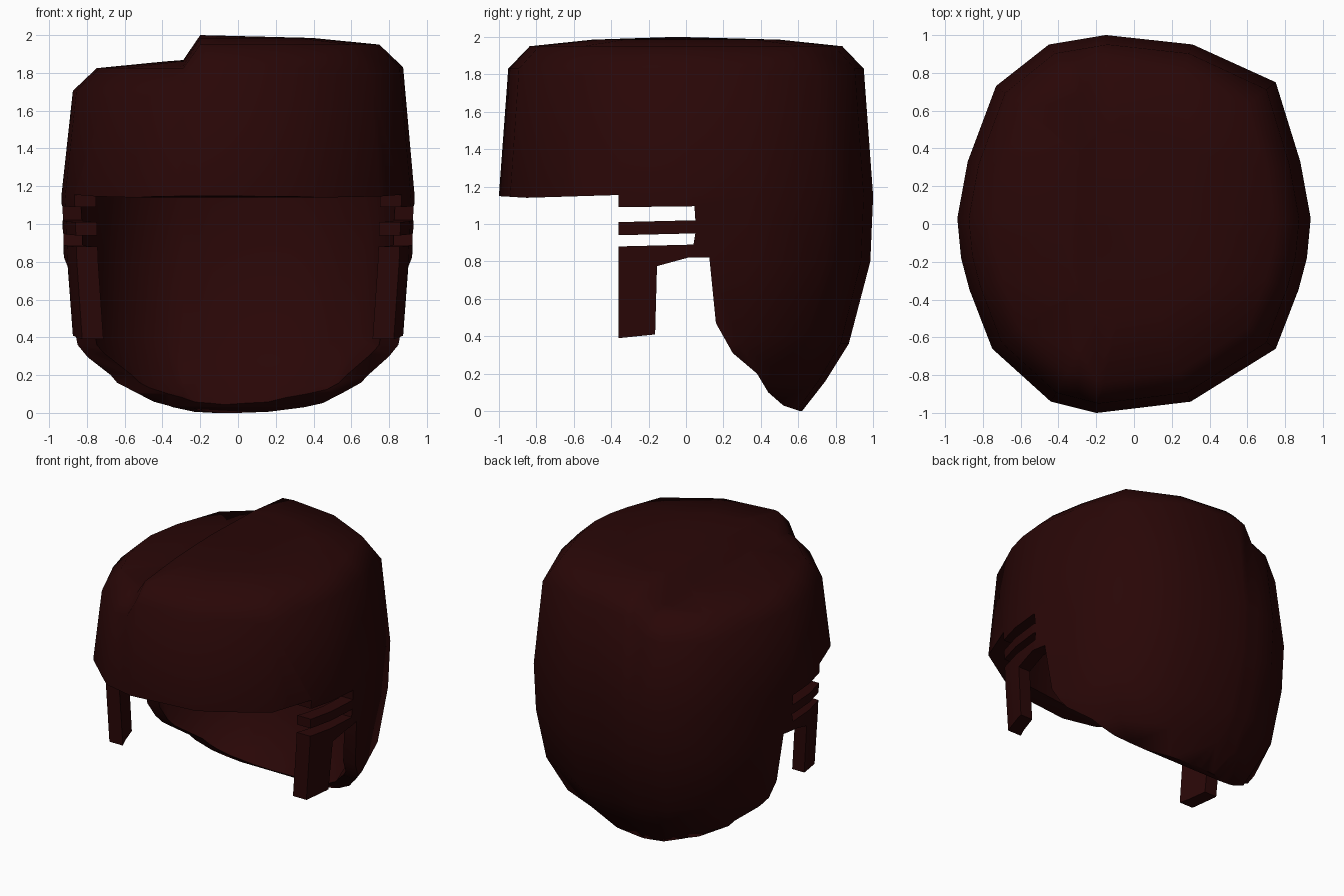
import bpy
import bmesh
import math

cube = bpy.data.objects.get("Cube")
if cube:
    bpy.data.objects.remove(cube, do_unlink=True)

# Widest outline of the shell seen from above
PLAN = [(-.15, 1), (.31, .95), (.75, .75), (.88, .33), (.935, .03), (.915, -.18),
        (.87, -.35), (.75, -.66), (.3, -.94), (-.2, -1), (-.44, -.94), (-.75, -.66),
        (-.87, -.35), (-.915, -.18), (-.935, .03), (-.88, .33), (-.73, .73), (-.45, .95)]

# Height, width scale, depth scale and corner lift of each ring
RINGS = [(-.1, .35, .54, 0), (0, .5, .62, 0), (.16, .8, .745, 0), (.36, .95, .87, .2),
         (.8, .985, .985, 0), (1.15, 1, 1, 0), (1.83, .935, .95, -.22),
         (1.95, .8, .835, 0), (1.985, .42, .5, 0)]

# Side outline: brow edge, cheek slots, sideburn and nape
SIDE = [(-1.1, 1.155), (-.85, 1.14), (-.36, 1.155), (-.36, 1.09), (.045, 1.095),
        (.05, 1.02), (-.36, 1.01), (-.36, .94), (.05, .95), (.04, .89), (-.36, .88),
        (-.36, .39), (-.165, .41), (-.155, .775), (.01, .82), (.125, .82), (.16, .47),
        (.25, .31), (.38, .2), (.44, .1), (.52, .03), (.61, 0), (1.1, 0),
        (1.1, 2.1), (-1.1, 2.1)]

WALL = (.105, .15, .14)   # thickness at the sides, back and crown
STEP = .125


def make_object(name, bm):
    bmesh.ops.recalc_face_normals(bm, faces=bm.faces)
    mesh = bpy.data.meshes.new(name)
    bm.to_mesh(mesh)
    bm.free()
    obj = bpy.data.objects.new(name, mesh)
    bpy.context.collection.objects.link(obj)
    return obj


def loft(name, inset):
    """Closed dome lofted through the rings, with a step along the parting."""
    ix, iy, iz = inset
    bm = bmesh.new()
    loops = []
    for i, (z, sx, sy, lift) in enumerate(RINGS):
        base = z - iz if z > 1.2 or i == 0 else z
        loop = []
        for x, y in PLAN:
            depth = sy if y > 0 or z > 1.2 else 1
            corner = max(0, abs(x * y) - .3)
            loop.append(bm.verts.new((x * (sx - ix), y * (depth - iy), base + lift * corner)))
        loops.append(loop)
    count = len(PLAN)
    for low, high in zip(loops, loops[1:]):
        for i in range(count):
            j = (i + 1) % count
            bm.faces.new((low[i], low[j], high[j], high[i]))
    bm.faces.new(loops[0])
    crown = bm.verts.new((-.2, -.05, 2 - iz))
    for i in range(count):
        bm.faces.new((loops[-1][i], loops[-1][(i + 1) % count], crown))
    # Parting: the crown drops on one side
    for x in (-.2, -.29):
        bmesh.ops.bisect_plane(bm, geom=bm.verts[:] + bm.edges[:] + bm.faces[:],
                               dist=1e-5, plane_co=(x, 0, 0), plane_no=(1, 0, 0))
    for v in bm.verts:
        if v.co.x < -.28:
            v.co.z -= STEP * min(1, max(0, (v.co.z + iz - 1.5) / .3))
    bmesh.ops.triangulate(bm, faces=[f for f in bm.faces if f.calc_center_median().z > 1.3])
    return make_object(name, bm)


def side_prism(name):
    bm = bmesh.new()
    face = bm.faces.new([bm.verts.new((-1.2, y, z)) for y, z in SIDE])
    new = bmesh.ops.extrude_face_region(bm, geom=[face])["geom"]
    bmesh.ops.translate(bm, vec=(2.4, 0, 0),
                        verts=[v for v in new if isinstance(v, bmesh.types.BMVert)])
    return make_object(name, bm)


def cut(obj, cutter, operation):
    mod = obj.modifiers.new(operation.title(), 'BOOLEAN')
    mod.operation = operation
    mod.solver = 'EXACT'
    mod.object = cutter
    bpy.context.view_layer.objects.active = obj
    bpy.ops.object.modifier_apply(modifier=mod.name)
    bpy.data.objects.remove(cutter, do_unlink=True)


# Hair shell: hollowed dome trimmed to the side outline
hair = loft("hair_shell", (0, 0, 0))
cut(hair, loft("hollow_cutter", WALL), 'DIFFERENCE')
cut(hair, side_prism("outline_cutter"), 'INTERSECT')

# Colour
color = (.022, .002, .002, 1)
mat = bpy.data.materials.new("dark_red_brown")
mat.use_nodes = True
mat.diffuse_color = color
bsdf = next(n for n in mat.node_tree.nodes if n.type == 'BSDF_PRINCIPLED')
bsdf.inputs["Base Color"].default_value = color
hair.data.materials.clear()
hair.data.materials.append(mat)

# Soft shading with crisp cut edges
bpy.ops.object.select_all(action='DESELECT')
hair.select_set(True)
bpy.context.view_layer.objects.active = hair
bpy.ops.object.shade_smooth_by_angle(angle=math.radians(62))
